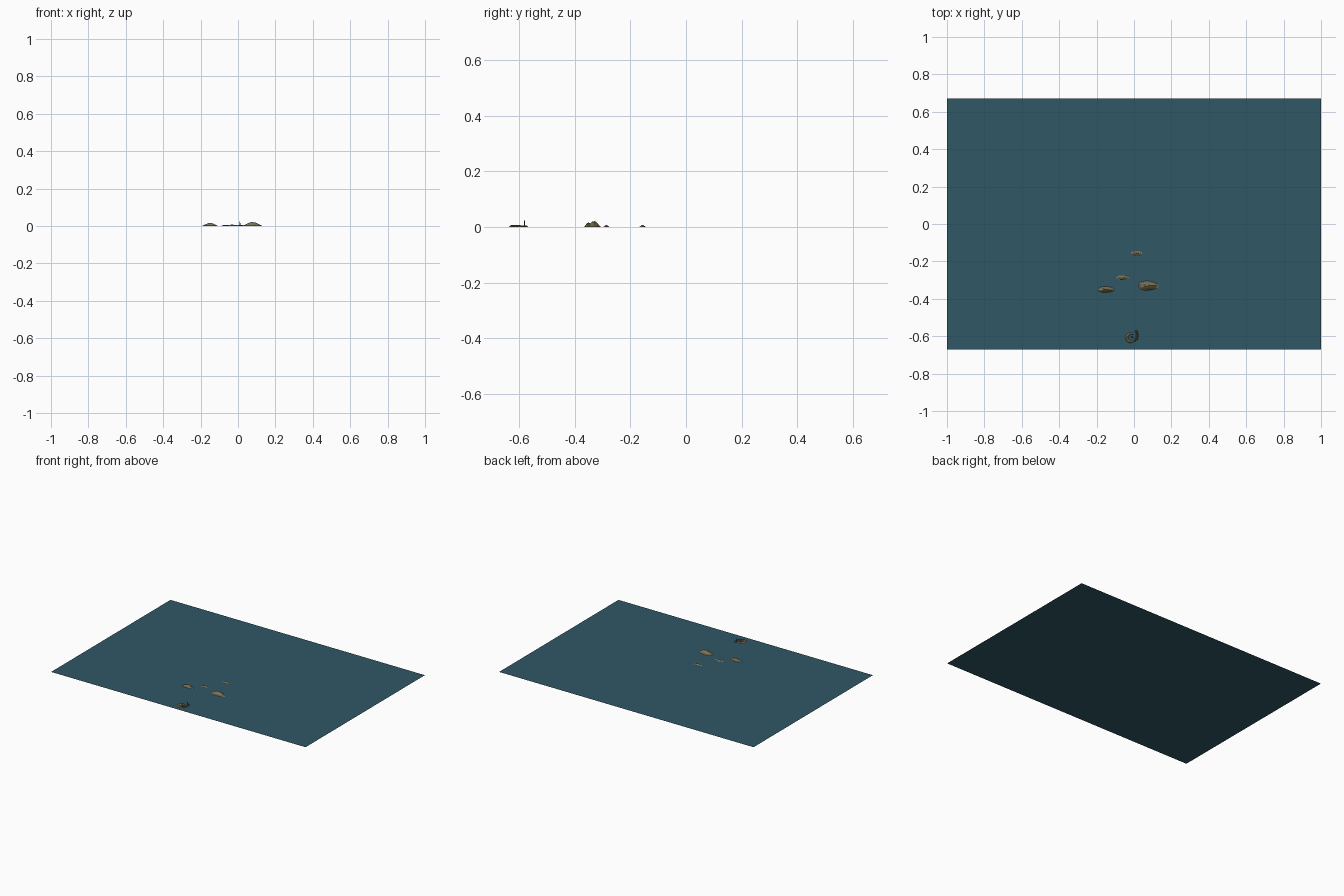
import bpy, bmesh, math, random

if "Cube" in bpy.data.objects:
    bpy.data.objects.remove(bpy.data.objects["Cube"])
random.seed(4)

def mat(name, c):
    m = bpy.data.materials.new(name)
    m.diffuse_color = (*c, 1)
    m.use_nodes = True
    m.node_tree.nodes["Principled BSDF"].inputs["Base Color"].default_value = m.diffuse_color
    return m

SEA = mat("sea_blue", (0.03, 0.095, 0.13))
GRASS = mat("dry_grass", (0.20, 0.17, 0.08))
ROCK = mat("rock", (0.13, 0.10, 0.075))
SAND = mat("sand", (0.36, 0.29, 0.16))
WOOD = mat("dark_wood", (0.06, 0.05, 0.04))

def finish(bm, name, mats):
    bmesh.ops.recalc_face_normals(bm, faces=bm.faces)
    me = bpy.data.meshes.new(name)
    bm.to_mesh(me)
    bm.free()
    ob = bpy.data.objects.new(name, me)
    bpy.context.collection.objects.link(ob)
    for m in mats:
        me.materials.append(m)
    return ob

def island(name, x, y, rx, ry, h, n=24):
    # rings from shore to summit, wobbling outline, sandy foot
    prof = [(1, 0), (0.93, 0.10), (0.75, 0.30), (0.52, 0.62), (0.27, 0.88)]
    ph = random.random() * 6
    bm = bmesh.new()
    rings = []
    for r, z in prof:
        ring = []
        for i in range(n):
            a = 2 * math.pi * i / n
            w = r * (0.95 + 0.05 * math.sin(3 * a + ph) + random.uniform(-.02, .02))
            zz = h * z * (1 + 0.07 * math.sin(5 * a + ph))
            ring.append(bm.verts.new((x + rx * w * math.cos(a), y + ry * w * math.sin(a), zz)))
        rings.append(ring)
    top = bm.verts.new((x, y, h))
    for k in range(len(rings) - 1):
        for i in range(n):
            j = (i + 1) % n
            f = bm.faces.new((rings[k][i], rings[k][j], rings[k + 1][j], rings[k + 1][i]))
            f.material_index = 0 if k == 0 else (1 if k == 1 else 2)
    for i in range(n):
        bm.faces.new((rings[-1][i], rings[-1][(i + 1) % n], top)).material_index = 2
    finish(bm, name, [SAND, ROCK, GRASS])

def crescent(name, x, y, r, a0, a1, width, h, m, n=16):
    # tapering curved bank of triangular section
    bm = bmesh.new()
    rows = []
    for i in range(n + 1):
        t = i / n
        a = math.radians(a0 + (a1 - a0) * t)
        s = 0.35 + 0.65 * math.sin(math.pi * t)
        rows.append([bm.verts.new((x + (r + d * width * s) * math.cos(a),
                                   y + (r + d * width * s) * math.sin(a), z * h * s))
                     for d, z in ((-.5, 0), (-.15, 1), (.2, .9), (.5, 0))])
    for p, q in zip(rows, rows[1:]):
        for k in range(3):
            bm.faces.new((p[k], p[k + 1], q[k + 1], q[k]))
    bm.faces.new(rows[0])
    bm.faces.new(rows[-1])
    finish(bm, name, [m])

def rock(name, x, y, r, h):
    bm = bmesh.new()
    bmesh.ops.create_cone(bm, cap_ends=True, segments=7, radius1=r, radius2=r * .5, depth=h)
    for v in bm.verts:
        v.co.x += x + random.uniform(-.1, .1) * r
        v.co.y += y + random.uniform(-.1, .1) * r
        v.co.z += h / 2
    finish(bm, name, [ROCK])

# sea sheet
bm = bmesh.new()
bmesh.ops.create_grid(bm, x_segments=1, y_segments=1, size=1)
for v in bm.verts:
    v.co.y *= 0.67
sea = finish(bm, "sea", [SEA])

# four islands
island("island_east", 0.075, -0.33, 0.057, 0.026, 0.021)
island("island_west", -0.15, -0.35, 0.046, 0.017, 0.016)
island("island_middle", -0.062, -0.286, 0.034, 0.012, 0.007)
island("island_far", 0.014, -0.156, 0.031, 0.013, 0.007)

# harbour: curved beach, rocky mole, beacon post
crescent("beach", -0.016, -0.608, 0.022, 60, 320, 0.016, 0.008, SAND)
for i, (x, y, r) in enumerate([(0.013, -0.575, .008), (0.017, -0.587, .008), (0.017, -0.6, .008),
                               (0.014, -0.613, .008), (0.004, -0.622, .007), (-0.01, -0.605, .006)]):
    rock(f"rock_{i}", x, y, r, 0.006)
bm = bmesh.new()
bmesh.ops.create_cone(bm, cap_ends=True, segments=8, radius1=.0025, radius2=.0018, depth=0.024)
for v in bm.verts:
    v.co.x += 0.01
    v.co.y -= 0.58
    v.co.z += 0.012
finish(bm, "beacon_post", [WOOD])
